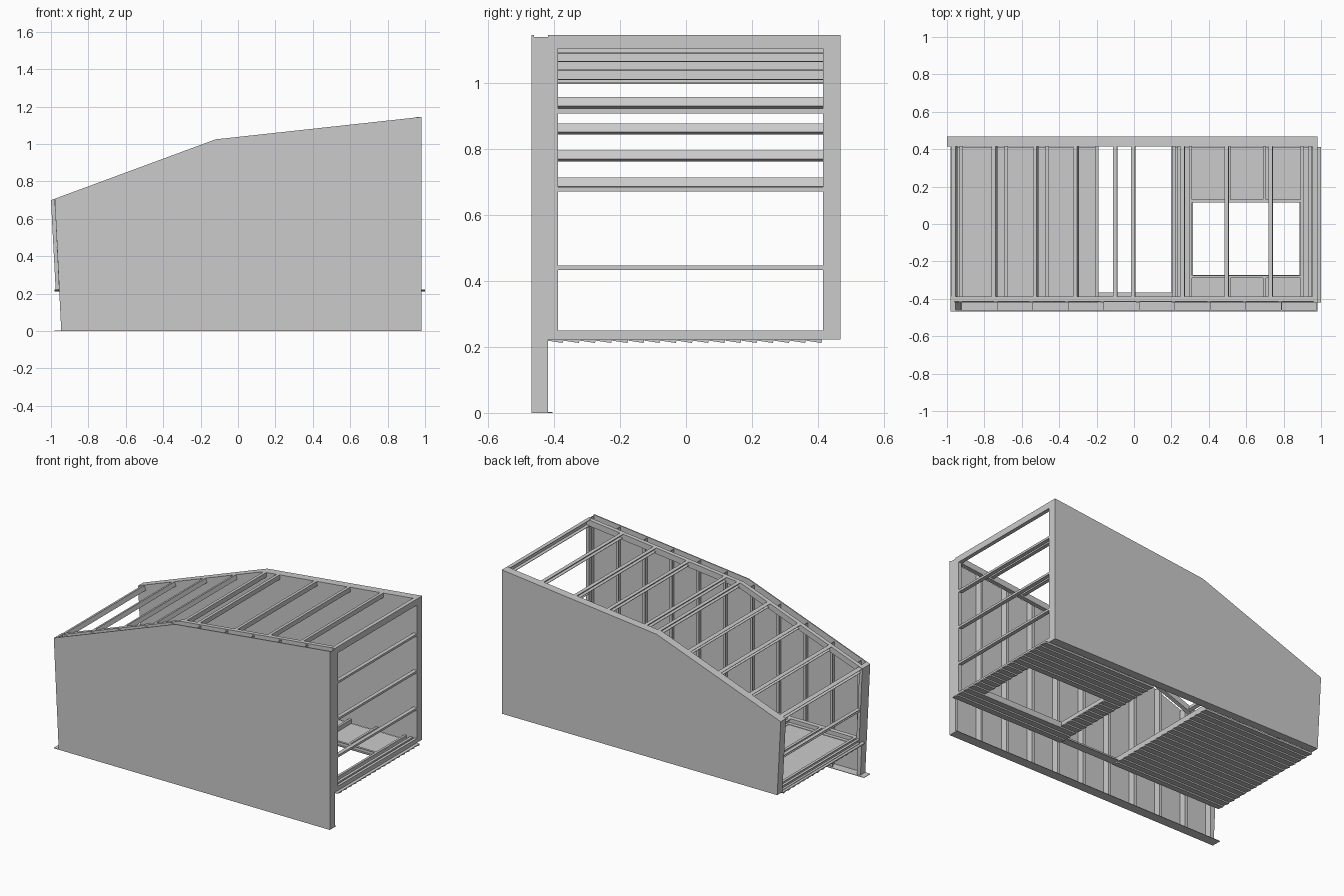
import bpy, bmesh, math
from mathutils import Vector

if "Cube" in bpy.data.objects:
    bpy.data.objects.remove(bpy.data.objects["Cube"])


def prism(name, pts, axis, a, b):
    """Extrude a 2D profile: axis 'x' -> (y,z), 'y' -> (x,z), 'z' -> (x,y)."""
    def place(p, t):
        return {'x': (t, p[0], p[1]), 'y': (p[0], t, p[1]), 'z': (p[0], p[1], t)}[axis]
    bm = bmesh.new()
    lo = [bm.verts.new(place(p, a)) for p in pts]
    hi = [bm.verts.new(place(p, b)) for p in pts]
    bm.faces.new(lo)
    bm.faces.new(hi)
    n = len(pts)
    for i in range(n):
        bm.faces.new((lo[i], lo[(i + 1) % n], hi[(i + 1) % n], hi[i]))
    bmesh.ops.recalc_face_normals(bm, faces=bm.faces)
    me = bpy.data.meshes.new(name)
    bm.to_mesh(me)
    bm.free()
    ob = bpy.data.objects.new(name, me)
    bpy.context.collection.objects.link(ob)
    return ob


def box(name, x0, x1, y0, y1, z0, z1):
    return prism(name, [(x0, z0), (x1, z0), (x1, z1), (x0, z1)], 'y', y0, y1)


def channel(u, v, w, h, ang=0.0, t=0.003):
    """C profile: web on the right at (u, v) top corner, opening to the left."""
    c = [(0, 0), (0, -h), (-w, -h), (-w, -h + t), (-t, -h + t), (-t, -t), (-w, -t), (-w, 0)]
    s, k = math.sin(ang), math.cos(ang)
    return [(u + p * k - q * s, v + p * s + q * k) for p, q in c]


# Roof outline: low end, ridge, high end
LOW, RIDGE, HIGH = (-1.0, 0.70), (-0.12, 1.025), (0.98, 1.145)
S1 = (RIDGE[1] - LOW[1]) / (RIDGE[0] - LOW[0])
S2 = (HIGH[1] - RIDGE[1]) / (HIGH[0] - RIDGE[0])


def roof(x):
    return LOW[1] + S1 * (x - LOW[0]) if x < RIDGE[0] else RIDGE[1] + S2 * (x - RIDGE[0])


FY, BY = -0.388, 0.415   # inner faces of the front ledger and back wall
DECK, FLOOR = 0.222, 0.25

# Front wall sheet, reaching the ground, with a leaning low end
prism("front_sheet", [(-0.945, 0), (0.98, 0), HIGH, RIDGE, (-0.98, roof(-0.98))],
      'y', -0.468, -0.461)
box("front_base_plate", -0.98, 0.98, -0.468, -0.405, 0, 0.003)

# Front wall studs, open channels up to the roof line
for i in range(11):
    x = -0.920 + 0.19 * i
    z = roof(x - 0.02) - 0.004
    t = 0.003
    prism("front_stud", [(x, -0.461), (x, -0.418), (x - 0.018, -0.418), (x - 0.018, -0.418 - t),
                         (x - t, -0.418 - t), (x - t, -0.461)], 'z', 0.003, z)
prism("front_corner_stud", [(-0.945, 0), (-0.925, 0), (-0.955, roof(-0.955)),
                            (-0.98, roof(-0.98))], 'y', -0.461, -0.418)

# Ledgers inside the front wall: along the roof and along the floor
D = 0.038
prism("roof_ledger", [(-0.98, roof(-0.98)), RIDGE, HIGH, (0.98, HIGH[1] - D),
                      (-0.12, RIDGE[1] - D), (-0.98, roof(-0.98) - D)], 'y', -0.415, FY)
box("floor_ledger", -0.955, 0.98, -0.418, FY, DECK, FLOOR)
box("floor_ledger_flange", -0.955, 0.98, FY, -0.365, DECK, DECK + 0.003)

# Back wall, stopping at floor level
prism("back_wall", [(-0.975, 0.222), (0.98, 0.222), HIGH, RIDGE, LOW], 'y', BY, 0.468)

# End posts on the front side
box("high_end_post", 0.96, 0.98, -0.418, FY, DECK, HIGH[1])
prism("low_end_post", [(-0.957, DECK), (-0.937, DECK), (-0.96, roof(-0.96)),
                       (-0.98, roof(-0.98))], 'y', -0.418, FY)

# Roof purlins following each slope
for x in (-0.74, -0.52, -0.305, -0.09, 0.005, 0.27, 0.505, 0.74):
    ang = math.atan(S1 if x < RIDGE[0] else S2)
    prism("roof_purlin", channel(x, roof(x), 0.022, 0.028, ang), 'y', FY, BY)
prism("high_end_beam", channel(0.98, HIGH[1], 0.025, 0.04), 'y', FY, BY)
prism("low_end_beam", channel(-0.955, roof(-0.955) - 0.003, 0.025, 0.03, math.atan(S1)), 'y', FY, BY)

# Girts across both open ends
for z in (0.447, 0.685, 0.922):
    prism("high_end_girt", channel(0.98, z, 0.025, 0.014), 'y', FY, BY)
prism("low_end_girt", channel(-0.945, 0.447, 0.025, 0.014), 'y', FY, BY)

# Deck of tapered boards, leaving a full-width gap and a square opening
PITCH = 0.049
for k in range(17):
    y = -0.42 + PITCH * k
    spans = [(-0.98, -0.19), (0.20, 1.0)]
    if 3 <= k < 11:
        spans = [(-0.98, -0.19), (0.20, 0.315), (0.885, 1.0)]
    for a, b in spans:
        prism("deck_board", [(y, DECK), (y, 0.219), (y + PITCH - 0.003, 0.212),
                             (y + PITCH, DECK)], 'x', a, b)

# Floor joists over the deck
for x in (-0.945, -0.915, -0.675, -0.455, -0.19, 0.222, 0.25, 0.95, 0.98):
    prism("floor_joist", channel(x, FLOOR, 0.018, FLOOR - DECK), 'y', FY, BY)
for x in (0.31, 0.905):
    prism("opening_trimmer", channel(x, FLOOR, 0.015, FLOOR - DECK), 'y', FY, BY)
for x in (0.515, 0.705):
    prism("short_joist", channel(x, FLOOR, 0.015, FLOOR - DECK), 'y', 0.13, BY)
    prism("short_joist", channel(x, FLOOR, 0.015, FLOOR - DECK), 'y', FY, -0.29)
for y in (-0.275, 0.131):
    prism("opening_header", channel(y, FLOOR, 0.015, FLOOR - DECK), 'x', 0.31, 0.89)
